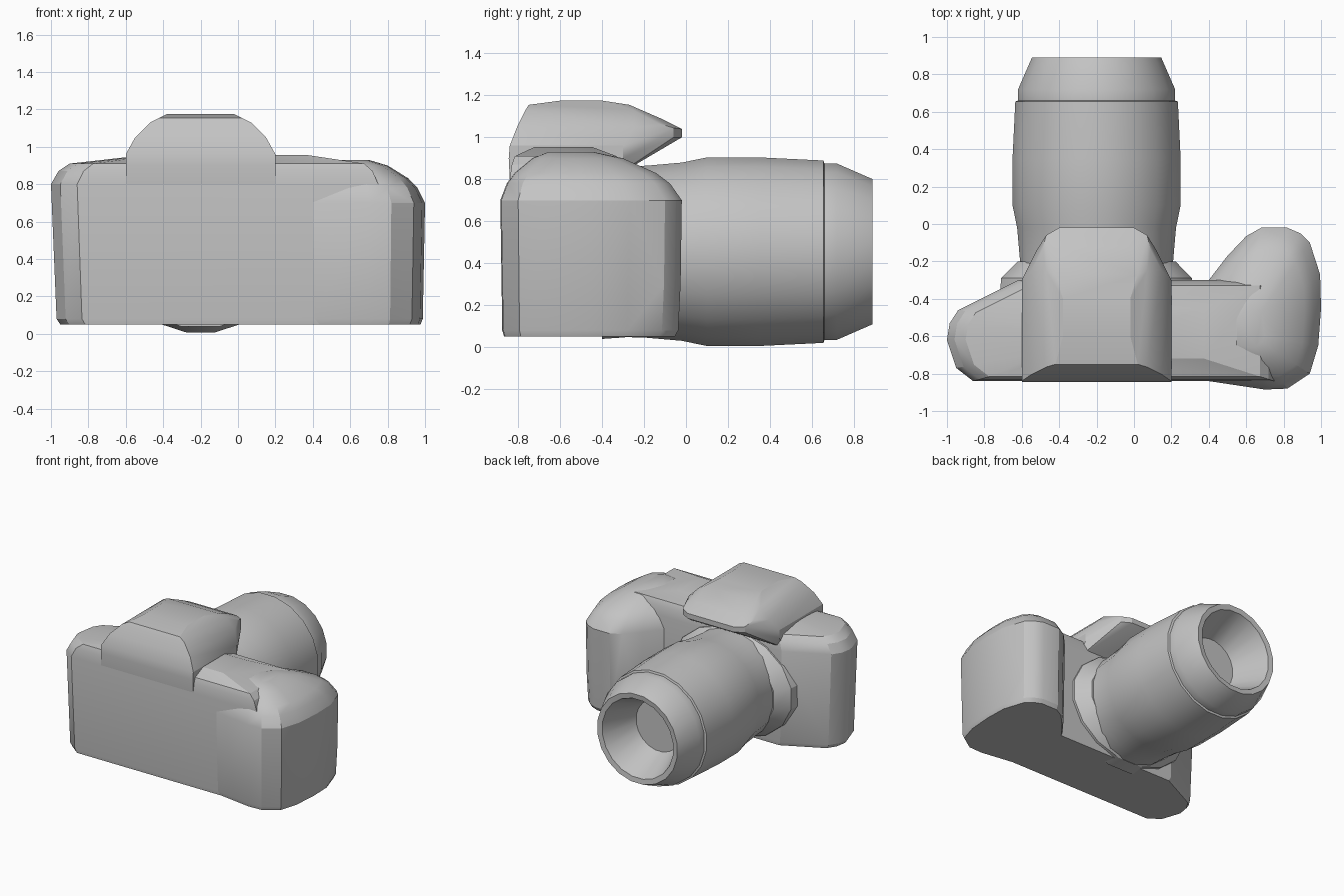
import bpy
import bmesh
import math

cube = bpy.data.objects.get("Cube")
if cube:
    bpy.data.objects.remove(cube, do_unlink=True)

grey = bpy.data.materials.new("plain_grey")
grey.use_nodes = True
tone = (0.55, 0.55, 0.55, 1)
grey.diffuse_color = tone
grey.node_tree.nodes["Principled BSDF"].inputs["Base Color"].default_value = tone

LENS_X, LENS_Z = -0.2, 0.455


def finish(name, bm, angle):
    """Turn a bmesh into a named, shaded object."""
    bmesh.ops.recalc_face_normals(bm, faces=bm.faces)
    mesh = bpy.data.meshes.new(name)
    bm.to_mesh(mesh)
    bm.free()
    mesh.materials.append(grey)
    obj = bpy.data.objects.new(name, mesh)
    bpy.context.collection.objects.link(obj)
    bpy.ops.object.select_all(action='DESELECT')
    obj.select_set(True)
    bpy.context.view_layer.objects.active = obj
    bpy.ops.object.shade_smooth_by_angle(angle=math.radians(angle))
    return obj


def hull(name, points):
    """Wrap points in a faceted convex shell."""
    bm = bmesh.new()
    for p in points:
        bm.verts.new(p)
    bmesh.ops.convex_hull(bm, input=bm.verts)
    loose = [v for v in bm.verts if not v.link_faces]
    bmesh.ops.delete(bm, geom=loose, context='VERTS')
    bmesh.ops.dissolve_limit(bm, angle_limit=math.radians(2),
                             verts=bm.verts, edges=bm.edges)
    return finish(name, bm, 25)


def layered(outline, centre, layers):
    """Repeat a plan outline at several heights, scaled about a centre."""
    cx, cy = centre
    return [(cx + (x - cx) * s, cy + (y - cy) * s, z)
            for z, s in layers for x, y in outline]


def turned(name, profile, sides, squash=1.0):
    """Lathe (y, radius) pairs around the lens axis, capping both ends."""
    bm = bmesh.new()
    rings = []
    for y, r in profile:
        ring = []
        for i in range(sides):
            a = math.tau * (i + 0.5) / sides
            ring.append(bm.verts.new((LENS_X + r * math.cos(a), y,
                                      LENS_Z + squash * r * math.sin(a))))
        rings.append(ring)
    for a, b in zip(rings, rings[1:]):
        for i in range(sides):
            j = (i + 1) % sides
            bm.faces.new((a[i], a[j], b[j], b[i]))
    bm.faces.new(rings[0])
    bm.faces.new(rings[-1])
    return finish(name, bm, 25)


# Main body with the tapered end
body_plan = [(-0.86, -0.84), (-0.95, -0.77), (-1, -0.62), (-0.985, -0.53),
             (-0.94, -0.46), (-0.62, -0.3), (0.75, -0.3), (0.75, -0.84)]
hull("body", layered(body_plan, (0, -0.6),
     [(0.05, 0.95), (0.08, 0.97), (0.8, 1), (0.87, 0.96),
      (0.91, 0.9), (0.955, 0.5)]))

# Hand grip bulging forward
grip_plan = [(0.4, -0.84), (0.55, -0.865), (0.7, -0.885), (0.82, -0.88),
             (0.94, -0.8), (0.985, -0.65), (1, -0.45), (0.995, -0.27),
             (0.94, -0.1), (0.89, -0.05), (0.82, -0.02), (0.68, -0.02),
             (0.6, -0.065), (0.5, -0.17), (0.4, -0.3)]
hull("hand_grip", layered(grip_plan, (0.6, -0.58),
     [(0.05, 0.94), (0.08, 0.97), (0.3, 0.99), (0.7, 1), (0.78, 0.9),
      (0.83, 0.78), (0.9, 0.5), (0.93, 0.25)]))

# Viewfinder hump: height, half width, back y, front y
hump_rows = [(0.8, 0.4, -0.84, -0.36), (0.9, 0.4, -0.845, -0.3),
             (0.96, 0.4, -0.84, -0.3), (1.05, 0.35, -0.805, -0.25),
             (1.13, 0.27, -0.765, -0.25), (1.155, 0.22, -0.75, -0.27),
             (1.175, 0.18, -0.6, -0.4)]
hump = [(LENS_X + side * w, y, z) for z, w, back, front in hump_rows
        for y in (back, front) for side in (-1, 1)]
# Overhanging flash nose
nose = [(0.2, -0.02, 1.0), (0.2, -0.02, 1.04), (0.27, -0.06, 1.0),
        (0.27, -0.06, 1.045), (0.32, -0.14, 0.99), (0.29, -0.14, 1.07),
        (0.2, -0.12, 1.09)]
hump += [(LENS_X + side * x, y, z) for x, y, z in nose for side in (-1, 1)]
hull("viewfinder_hump", hump)

# Lens mount collar
turned("lens_mount", [(-0.4, 0.53), (-0.29, 0.52), (-0.2, 0.43)], 16, 0.8)

# Lens barrel with the stepped front ring and hollow opening
turned("lens_barrel", [(-0.35, 0.41), (-0.19, 0.415), (-0.02, 0.43),
                       (0.1, 0.455), (0.35, 0.455), (0.655, 0.44),
                       (0.66, 0.425), (0.72, 0.425), (0.89, 0.35),
                       (0.885, 0.31), (0.62, 0.2)], 20)
